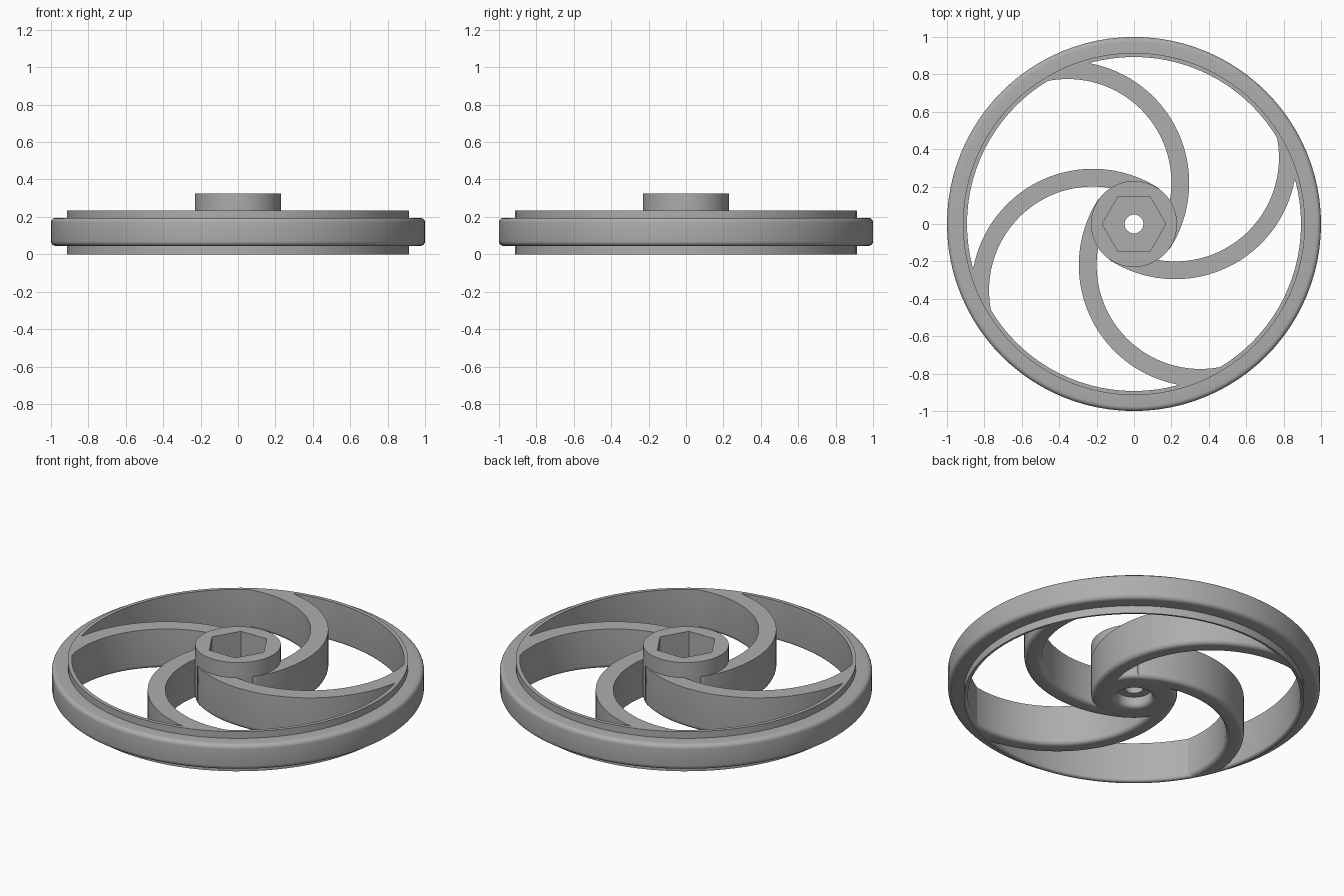
import bpy
import math

if "Cube" in bpy.data.objects:
    bpy.data.objects.remove(bpy.data.objects["Cube"])

grey = bpy.data.materials.new("plain_grey")
grey.use_nodes = True
colour = (0.42, 0.42, 0.42, 1)
grey.diffuse_color = colour
grey.node_tree.nodes["Principled BSDF"].inputs["Base Color"].default_value = colour

SEGMENTS = 96
SPOKE_TOP = 0.235


def make_object(name, verts, faces):
    mesh = bpy.data.meshes.new(name)
    mesh.from_pydata(verts, [], faces)
    mesh.materials.append(grey)
    mesh.shade_smooth()
    mesh.set_sharp_from_angle(angle=math.radians(35))
    obj = bpy.data.objects.new(name, mesh)
    bpy.context.collection.objects.link(obj)
    return obj


def fillet(r, z, size, start, steps=5):
    """Quarter circle of (radius, height) points, counter-clockwise from start degrees."""
    return [(r + size * math.cos(a), z + size * math.sin(a))
            for a in (math.radians(start + 90 * i / steps) for i in range(steps + 1))]


def loop_faces(rings, count, wrap):
    """Quads joining a closed section, copied along a number of stations."""
    faces = []
    for i in range(count if wrap else count - 1):
        j = (i + 1) % count
        for k in range(rings):
            m = (k + 1) % rings
            faces.append((i * rings + k, j * rings + k, j * rings + m, i * rings + m))
    return faces


def lathe(name, profile):
    """Spin a closed profile; points marked "hex" follow a hexagon instead of a circle."""
    verts = []
    for i in range(SEGMENTS):
        a = math.tau * i / SEGMENTS
        flat = math.cos(math.pi / 6) / math.cos(a % (math.pi / 3) - math.pi / 6)
        for r, z, *shape in profile:
            s = r * flat if shape else r
            verts.append((s * math.cos(a), s * math.sin(a), z))
    return make_object(name, verts, loop_faces(len(profile), SEGMENTS, True))


# Outer tyre band with rounded shoulders
lathe("tyre", [(0.91, 0.045)] + fillet(0.975, 0.07, 0.025, -90)
      + fillet(0.975, 0.17, 0.025, 0) + [(0.91, 0.195)])

# Inner rim, rounded along its lower inner edge
lathe("rim", [(0.915, 0), (0.915, SPOKE_TOP), (0.893, SPOKE_TOP)]
      + fillet(0.908, 0.015, 0.015, 180)[:-1] + [(0.908, 0)])

# Hub with hexagonal nut pocket above and round recess below
lathe("hub", fillet(0.205, 0.025, 0.025, -90)
      + [(0.23, 0.325), (0.17, 0.325, "hex"), (0.17, 0.14, "hex"),
         (0.05, 0.14), (0.05, 0.06), (0.095, 0.06), (0.095, 0.025)]
      + fillet(0.12, 0.025, 0.025, 180))

# Curved spokes: an arc-shaped bar with rounded lower edges
INNER, OUTER, ROUND = 0.555, 0.65, 0.025
section = ([(OUTER, SPOKE_TOP), (INNER, SPOKE_TOP)]
           + fillet(INNER + ROUND, ROUND, ROUND, 180)
           + fillet(OUTER - ROUND, ROUND, ROUND, 270))
STEPS = 48
verts = []
for i in range(STEPS + 1):
    for r, z in section:
        t = (r - INNER) / (OUTER - INNER)
        start, end = -12 - 21 * t, 104 - 21 * t
        a = math.radians(start + (end - start) * i / STEPS)
        verts.append((-0.355 + r * math.cos(a), 0.22 + r * math.sin(a), z))
n = len(section)
faces = [tuple(reversed(f)) for f in loop_faces(n, STEPS + 1, False)]
faces += [tuple(range(n)), tuple(reversed(range(STEPS * n, STEPS * n + n)))]
for k in range(4):
    spoke = make_object(f"spoke_{k + 1}", verts, [f[::-1] for f in faces])
    spoke.rotation_euler.z = k * math.pi / 2

# Make every surface face outwards
import bmesh
for obj in bpy.context.collection.objects:
    if obj.type == "MESH" and obj.data.materials.get(grey.name):
        bm = bmesh.new()
        bm.from_mesh(obj.data)
        bmesh.ops.recalc_face_normals(bm, faces=bm.faces)
        bm.to_mesh(obj.data)
        bm.free()
